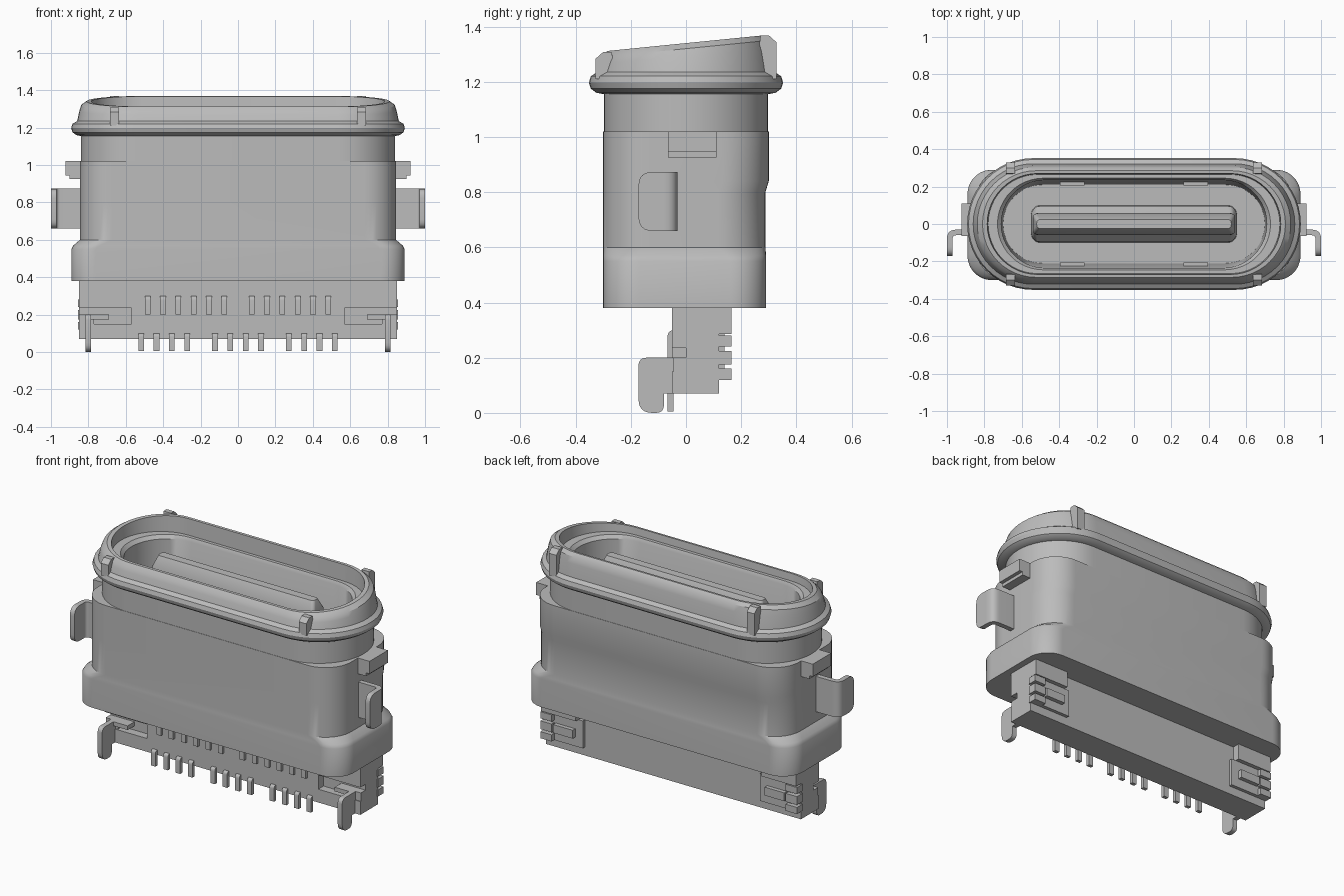
import bpy, bmesh, math
from mathutils import Vector

cube = bpy.data.objects.get("Cube")
if cube:
    bpy.data.objects.remove(cube)

grey = bpy.data.materials.new("plain_grey")
grey.use_nodes = True
grey.diffuse_color = (0.5, 0.5, 0.5, 1)
grey.node_tree.nodes["Principled BSDF"].inputs["Base Color"].default_value = (0.5, 0.5, 0.5, 1)


def finish(name, bm):
    bmesh.ops.remove_doubles(bm, verts=bm.verts, dist=0.0001)
    bmesh.ops.recalc_face_normals(bm, faces=bm.faces)
    mesh = bpy.data.meshes.new(name)
    bm.to_mesh(mesh)
    bm.free()
    mesh.materials.append(grey)
    ob = bpy.data.objects.new(name, mesh)
    bpy.context.collection.objects.link(ob)
    bpy.ops.object.select_all(action="DESELECT")
    ob.select_set(True)
    bpy.context.view_layer.objects.active = ob
    bpy.ops.object.shade_smooth_by_angle(angle=math.radians(32))
    return ob


def ring(z, hx, y0, y1, r, slope=0.0, n=12):
    """Rounded rectangle at height z, tilted along y by slope."""
    corners = [(hx - r, y1 - r), (r - hx, y1 - r), (r - hx, y0 + r), (hx - r, y0 + r)]
    pts = []
    for q, (cx, cy) in enumerate(corners):
        for i in range(n + 1):
            a = (q + i / n) * math.pi / 2
            y = cy + r * math.sin(a)
            pts.append(Vector((cx + r * math.cos(a), y, z + slope * y)))
    return pts


def loft(name, sections):
    bm = bmesh.new()
    rows = [[bm.verts.new(p) for p in ring(*s)] for s in sections]
    for a, b in zip(rows, rows[1:]):
        for i in range(len(a)):
            j = (i + 1) % len(a)
            bm.faces.new((a[i], a[j], b[j], b[i]))
    bm.faces.new(rows[0])
    bm.faces.new(rows[-1])
    return finish(name, bm)


def prism(name, pts, axis, lo, hi):
    """Extrude a profile along an axis; a third value on a point rounds it."""
    outline = []
    for i, p in enumerate(pts):
        c = Vector(p[:2])
        if len(p) < 3:
            outline.append(c)
            continue
        a, b = Vector(pts[i - 1][:2]), Vector(pts[(i + 1) % len(pts)][:2])
        s, e = c + (a - c).normalized() * p[2], c + (b - c).normalized() * p[2]
        for k in range(7):
            t = k / 6
            outline.append(s * (1 - t) ** 2 + c * 2 * t * (1 - t) + e * t * t)

    def place(p, d):
        return (d, p.x, p.y) if axis == "x" else (p.x, p.y, d)

    bm = bmesh.new()
    a = [bm.verts.new(place(p, lo)) for p in outline]
    b = [bm.verts.new(place(p, hi)) for p in outline]
    for i in range(len(a)):
        j = (i + 1) % len(a)
        bm.faces.new((a[i], a[j], b[j], b[i]))
    bm.faces.new(a)
    bm.faces.new(b)
    return finish(name, bm)


def box(name, x0, x1, y0, y1, z0, z1):
    return prism(name, [(y0, z0), (y1, z0), (y1, z1), (y0, z1)], "x", x0, x1)


def stadium(z, hx, hy, slope=0.0):
    return (z, hx, -hy, hy, hy, slope)


# Housing: base, squared body, neck, seal ring, sloped rim and hollow inside
loft("housing", [
    (0.38, 0.89, -0.30, 0.29, 0.13),
    (0.55, 0.89, -0.30, 0.29, 0.13),
    (0.57, 0.88, -0.30, 0.29, 0.14),
    (0.60, 0.845, -0.30, 0.288, 0.17),
    (0.80, 0.845, -0.30, 0.288, 0.17),
    (0.84, 0.845, -0.30, 0.30, 0.17),
    (1.02, 0.845, -0.30, 0.30, 0.17),
    stadium(1.02, 0.84, 0.298),
    stadium(1.155, 0.84, 0.298),
    stadium(1.16, 0.865, 0.325),
    stadium(1.175, 0.885, 0.345),
    stadium(1.197, 0.892, 0.352),
    stadium(1.22, 0.885, 0.345),
    stadium(1.235, 0.86, 0.322),
    stadium(1.29, 0.848, 0.312, 0.07),
    stadium(1.32, 0.838, 0.303, 0.1),
    stadium(1.34, 0.81, 0.285, 0.1),
    stadium(1.34, 0.785, 0.27, 0.1),
    stadium(1.27, 0.78, 0.265),
    stadium(1.27, 0.73, 0.245),
    stadium(1.25, 0.71, 0.235),
    stadium(0.50, 0.70, 0.21),
])

# Contact tongue on its pedestal
loft("tongue", [
    (0.49, 0.55, -0.10, 0.10, 0.05),
    (0.56, 0.55, -0.095, 0.095, 0.05),
    (0.60, 0.54, -0.06, 0.06, 0.03),
    (1.20, 0.54, -0.055, 0.055, 0.02),
    (1.26, 0.52, -0.025, 0.025, 0.02),
])

# Rim ribs and inner spring pads, one per corner
for sx, side in ((1, "left"), (-1, "right")):
    for sy, end in ((-1, "front"), (1, "back")):
        top = 1.338 + 0.03 * sy
        profile = [(sy * 0.25, 1.21), (sy * 0.328, 1.21), (sy * 0.328, top - 0.025),
                   (sy * 0.30, top), (sy * 0.27, top)]
        prism(f"rim_rib_{end}_{side}", profile, "x", sx * 0.66 - 0.025, sx * 0.66 + 0.025)
        box(f"spring_pad_{end}_{side}", sx * 0.33 - 0.065, sx * 0.33 + 0.065,
            min(sy * 0.24, sy * 0.205), max(sy * 0.24, sy * 0.205), 0.75, 0.95)

# Lower insulator block
box("insulator_core", -0.57, 0.57, -0.05, 0.12, 0.07, 0.40)

for s, side in ((1, "left"), (-1, "right")):
    def sided(name, x0, x1, *rest):
        return box(f"{name}_{side}", min(s * x0, s * x1), max(s * x0, s * x1), *rest)

    # Insulator ends, leaving an open pocket at the front
    sided("insulator_end", 0.57, 0.85, 0.0, 0.12, 0.07, 0.40)
    sided("pocket_sill", 0.57, 0.85, -0.05, 0.0, 0.07, 0.15)
    sided("pocket_lintel", 0.57, 0.85, -0.05, 0.0, 0.235, 0.40)
    sided("pocket_post", 0.77, 0.85, -0.045, 0.0, 0.15, 0.20)
    sided("pocket_arm", 0.69, 0.81, -0.065, 0.0, 0.175, 0.20)

    # Rear clip
    sided("clip_shoulder", 0.62, 0.85, 0.11, 0.165, 0.285, 0.40)
    sided("clip_plate", 0.59, 0.80, 0.11, 0.14, 0.12, 0.285)
    sided("clip_tab", 0.64, 0.77, 0.13, 0.165, 0.175, 0.225)
    for z0, z1, part in ((0.12, 0.16, "lower"), (0.175, 0.225, "middle"), (0.24, 0.28, "upper")):
        sided(f"clip_band_{part}", 0.78, 0.855, 0.11, 0.165, z0, z1)

    # Solder leg
    prism(f"solder_leg_{side}",
          [(-0.172, 0.20, 0.03), (-0.172, 0, 0.05), (-0.08, 0, 0.03),
           (-0.08, 0.07), (-0.03, 0.07), (-0.03, 0.20)],
          "x", s * 0.80 - 0.015, s * 0.80 + 0.015)

    # Upper side tab with a chamfered underside
    prism(f"side_tab_{side}",
          [(-0.065, 0.925), (0.11, 0.925), (0.11, 1.02), (-0.065, 1.02)],
          "x", s * 0.80, s * 0.90)
    sided("side_tab_lip", 0.89, 0.922, -0.065, 0.11, 0.945, 1.02)

    # Side hook: bent elbow and rounded foot plate
    prism(f"hook_elbow_{side}",
          [(s * 0.80, -0.03), (s * 1.0, -0.03, 0.05), (s * 1.0, -0.09),
           (s * 0.97, -0.09), (s * 0.97, -0.06, 0.02), (s * 0.80, -0.06)],
          "z", 0.66, 0.873)
    prism(f"hook_plate_{side}",
          [(-0.172, 0.66, 0.05), (-0.09, 0.66), (-0.09, 0.873), (-0.172, 0.873, 0.05)],
          "x", s * 0.97, s * 1.0)

# Lower pin row: three groups of four
for g in range(3):
    for i in range(4):
        x = (g - 1) * 0.395 + (i - 1.5) * 0.082
        prism(f"lower_pin_{g * 4 + i + 1}",
              [(-0.067, 0.005), (-0.046, 0.005), (-0.046, 0.07), (-0.03, 0.07),
               (-0.03, 0.10), (-0.067, 0.10, 0.02)], "x", x - 0.015, x + 0.015)

# Upper pin row: two groups of six
for g in (-1, 1):
    for i in range(6):
        x = g * 0.278 + (i - 2.5) * 0.082
        prism(f"upper_pin_{'right' if g < 0 else 'left'}_{i + 1}",
              [(-0.067, 0.20), (-0.03, 0.20), (-0.03, 0.30), (-0.067, 0.30, 0.025)],
              "x", x - 0.015, x + 0.015)
